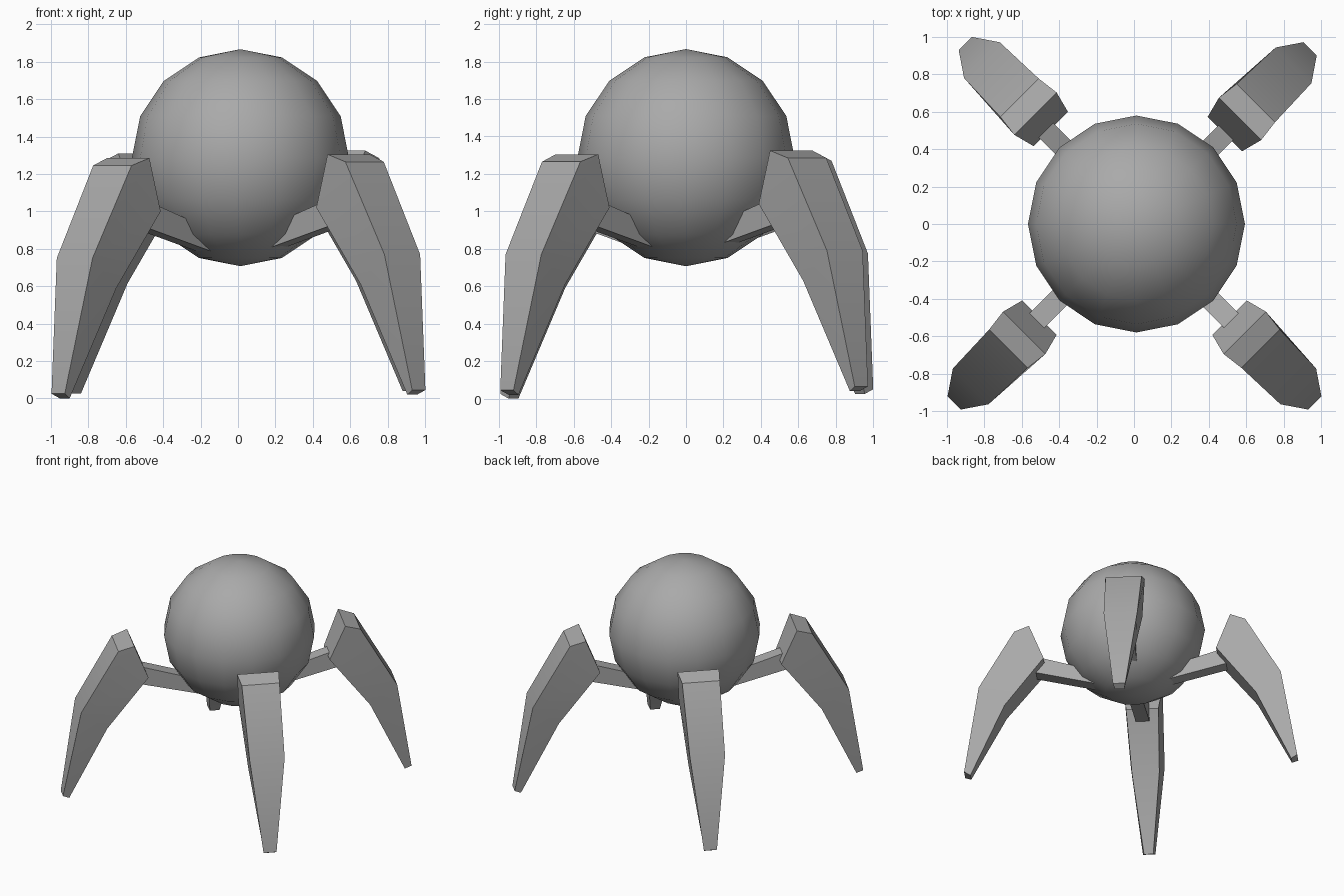
import bpy, math

if "Cube" in bpy.data.objects:
    bpy.data.objects.remove(bpy.data.objects["Cube"])

grey = bpy.data.materials.new("plain_grey")
grey.diffuse_color = (0.40, 0.40, 0.40, 1)
grey.use_nodes = True
grey.node_tree.nodes["Principled BSDF"].inputs["Base Color"].default_value = grey.diffuse_color


def finish(obj, name):
    obj.name = name
    obj.data.materials.clear()
    obj.data.materials.append(grey)
    bpy.ops.object.select_all(action='DESELECT')
    obj.select_set(True)
    bpy.context.view_layer.objects.active = obj
    bpy.ops.object.shade_smooth_by_angle(angle=math.radians(30))


def radial_solid(name, profile, side_faces, azimuth, offset):
    """Closed solid from an (r, z, half width) outline, turned about z."""
    n = len(profile)
    c, s = math.cos(azimuth), math.sin(azimuth)
    verts = []
    for sign in (-1, 1):
        for r, z, w in profile:
            t = sign * w
            verts.append((r * c - t * s + offset[0],
                          r * s + t * c + offset[1], z + offset[2]))
    faces = [tuple(f) for f in side_faces]
    faces += [tuple(i + n for i in reversed(f)) for f in side_faces]
    faces += [(i, i + n, (i + 1) % n + n, (i + 1) % n) for i in range(n)]
    mesh = bpy.data.meshes.new(name)
    # outline runs clockwise, so flip every face to point outwards
    mesh.from_pydata(verts, [], [tuple(reversed(f)) for f in faces])
    mesh.validate()
    obj = bpy.data.objects.new(name, mesh)
    bpy.context.collection.objects.link(obj)
    bpy.context.view_layer.objects.active = obj
    bpy.ops.object.mode_set(mode='EDIT')
    bpy.ops.mesh.select_all(action='SELECT')
    bpy.ops.mesh.normals_make_consistent(inside=False)
    bpy.ops.object.mode_set(mode='OBJECT')
    finish(obj, name)


# round body
bpy.ops.mesh.primitive_uv_sphere_add(segments=16, ring_count=8, radius=0.58,
                                     location=(0.013, 0, 1.287))
finish(bpy.context.object, "body")

# leg outline: top, outer shoulder, outer knee, foot, inner knee, inner bulge
leg = [(0.83, 1.285, 0.16), (0.95, 1.245, 0.145), (1.235, 0.75, 0.135),
       (1.36, 0.025, 0.05), (1.31, 0.0, 0.037), (1.03, 0.59, 0.11),
       (0.715, 1.0, 0.13)]
leg_sides = [(0, 1, 2, 6), (6, 2, 5), (5, 2, 3, 4)]

# strut outline: slanted bar from inside the body to inside the leg
strut = [(0.25, 0.90, 0.055), (0.85, 1.09, 0.055),
         (0.85, 0.94, 0.055), (0.25, 0.785, 0.055)]
strut_sides = [(0, 1, 2, 3)]

# four corners, each slightly shifted
corners = {
    "front_left": (225, (0.0, 0.005, 0.0)),
    "front_right": (315, (0.005, 0.005, 0.02)),
    "back_right": (45, (-0.02, -0.025, 0.04)),
    "back_left": (135, (0.06, 0.003, 0.025)),
}
for corner, (angle, shift) in corners.items():
    a = math.radians(angle)
    radial_solid(corner + "_leg", leg, leg_sides, a, shift)
    strut_shift = (shift[0] * 0.5, shift[1] * 0.5, shift[2] * 0.5)
    radial_solid(corner + "_strut", strut, strut_sides, a, strut_shift)
